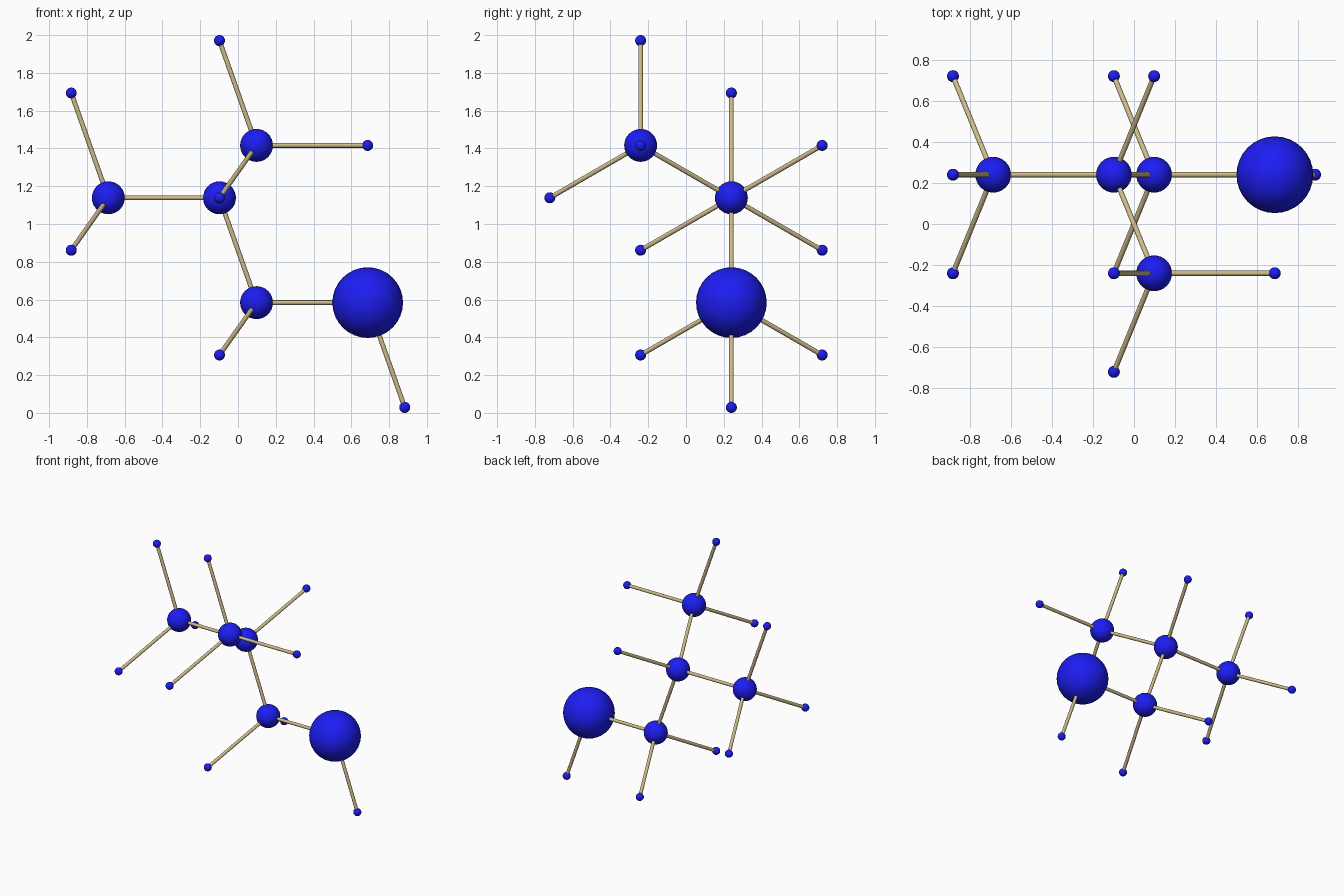
import bpy
from mathutils import Vector

if "Cube" in bpy.data.objects:
    bpy.data.objects.remove(bpy.data.objects["Cube"])

# Tetrahedral bond lattice: all atoms sit on whole multiples of these steps
BOND = 0.5885
R_H, R_C, R_O, R_BOND = 0.029, 0.087, 0.187, 0.0125
SX, SY, SZ = BOND / 6, BOND * 0.4083, BOND * 0.4714


def material(name, color):
    m = bpy.data.materials.new(name)
    m.diffuse_color = (*color, 1)
    m.use_nodes = True
    m.node_tree.nodes["Principled BSDF"].inputs["Base Color"].default_value = m.diffuse_color
    return m


blue = material("atom_blue", (0.012, 0.012, 0.9))
tan = material("bond_tan", (0.62, 0.5, 0.26))


def finish(name, mat):
    ob = bpy.context.object
    ob.name = name
    ob.data.materials.append(mat)
    bpy.ops.object.shade_smooth_by_angle()
    return ob


def place(g):
    return Vector((g[0] * SX, g[1] * SY, R_H + g[2] * SZ))


def atom(name, g, radius):
    bpy.ops.mesh.primitive_uv_sphere_add(segments=32, ring_count=16, radius=radius, location=place(g))
    finish(name, blue)


def bond(name, g1, g2):
    a, b = place(g1), place(g2)
    bpy.ops.mesh.primitive_cylinder_add(vertices=16, radius=R_BOND, depth=(b - a).length, location=(a + b) / 2)
    ob = finish(name, tan)
    ob.rotation_mode = 'QUATERNION'
    ob.rotation_quaternion = (b - a).to_track_quat('Z', 'Y')


# Large atoms, each with the small end atoms attached to it
hubs = {
    "centre": ((-1, 1, 4), R_C, [(1, 3, 5)]),
    "left": ((-7, 1, 4), R_C, [(-9, 1, 6), (-9, 3, 3), (-9, -1, 3)]),
    "upper": ((1, -1, 5), R_C, [(-1, -1, 7), (-1, -3, 4), (7, -1, 5)]),
    "lower": ((1, 1, 2), R_C, [(-1, 3, 1), (-1, -1, 1)]),
    "big": ((7, 1, 2), R_O, [(9, 1, 0)]),
}
for key, (g, radius, ends) in hubs.items():
    atom(f"{key}_atom", g, radius)
    for i, e in enumerate(ends):
        atom(f"{key}_end_atom_{i + 1}", e, R_H)
        bond(f"{key}_end_bond_{i + 1}", g, e)

# Bonds of the backbone
for a, b in [("centre", "left"), ("centre", "upper"), ("centre", "lower"), ("lower", "big")]:
    bond(f"{a}_{b}_bond", hubs[a][0], hubs[b][0])
